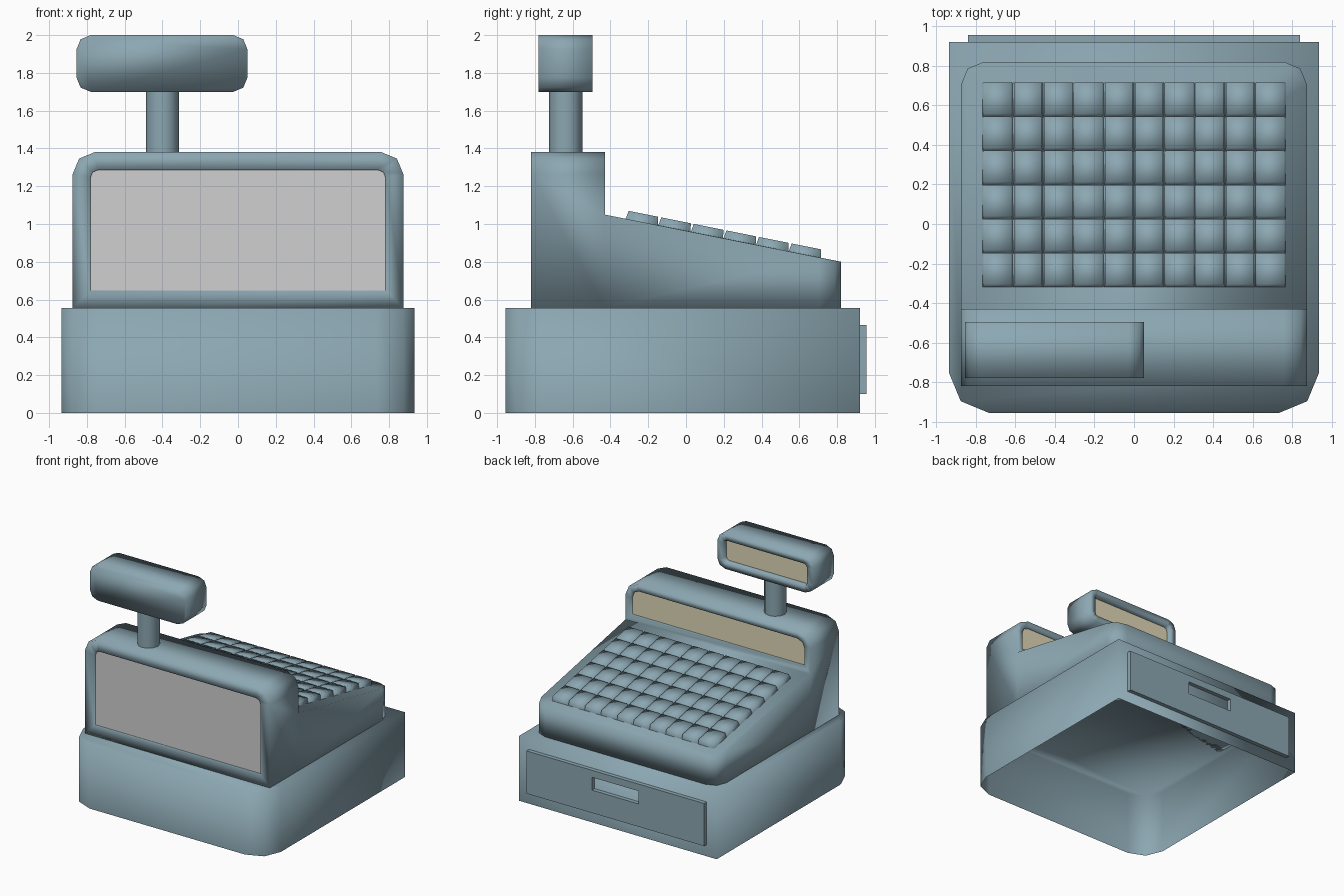
import bpy, bmesh, math
from mathutils import Vector, Matrix

if "Cube" in bpy.data.objects:
    bpy.data.objects.remove(bpy.data.objects["Cube"])


def material(name, rgb):
    m = bpy.data.materials.new(name)
    m.diffuse_color = (*rgb, 1)
    m.use_nodes = True
    m.node_tree.nodes["Principled BSDF"].inputs["Base Color"].default_value = m.diffuse_color
    return m


BLUE = material("blue_grey", (0.262, 0.386, 0.445))
GREY = material("light_grey", (0.63, 0.63, 0.63))
KHAKI = material("pale_khaki", (0.75, 0.69, 0.48))


def finish(bm, name, mats=(BLUE,), smooth=True):
    for f in bm.faces:
        f.smooth = smooth and f.material_index == 0
    me = bpy.data.meshes.new(name)
    bm.to_mesh(me)
    bm.free()
    for m in mats:
        me.materials.append(m)
    ob = bpy.data.objects.new(name, me)
    bpy.context.collection.objects.link(ob)
    return ob


def box(x0, x1, y0, y1, z0, z1):
    bm = bmesh.new()
    size = Matrix.Diagonal((x1 - x0, y1 - y0, z1 - z0, 1))
    mid = Matrix.Translation(((x0 + x1) / 2, (y0 + y1) / 2, (z0 + z1) / 2))
    bmesh.ops.create_cube(bm, size=1, matrix=mid @ size)
    return bm


def round_edges(bm, test, offset):
    """Two-segment bevel on edges whose both ends pass the test."""
    edges = [e for e in bm.edges if all(test(v.co) for v in e.verts)
             and test.along(e.verts[0].co - e.verts[1].co)]
    bmesh.ops.bevel(bm, geom=edges, offset=offset, offset_type='OFFSET',
                    segments=2, profile=0.5, affect='EDGES')
    bm.normal_update()


class Ends:
    """Selects edges parallel to an axis with ends in a region."""
    def __init__(self, axis, region=lambda c: True):
        self.axis, self.region = axis, region

    def __call__(self, co):
        return self.region(co)

    def along(self, d):
        return abs(d.normalized()[self.axis]) > 0.99


def panel(bm, pick, margin, depth, index):
    """Recessed coloured panel inside the picked face."""
    bm.normal_update()
    face = next(f for f in bm.faces if pick(f))
    for t, d in ((margin, 0), (0.004, -depth)):
        bmesh.ops.inset_region(bm, faces=[face], thickness=t, depth=d,
                               use_boundary=True, use_even_offset=True)
    face.material_index = index


# base: rounded front corners, open underneath
bm = box(-0.935, 0.935, -0.955, 0.92, 0, 0.555)
round_edges(bm, Ends(2, lambda c: c.y < 0), 0.2)
bmesh.ops.delete(bm, geom=[f for f in bm.faces if f.normal.z < -0.9], context='FACES_ONLY')
finish(bm, "base")

# body: tower and sloped keyboard deck from one side profile
prof = [(-0.82, 0.555), (-0.43, 0.555), (0.82, 0.555), (0.82, 0.80),
        (-0.43, 1.05), (-0.43, 1.38), (-0.82, 1.38)]
bm = bmesh.new()
L, R = [[bm.verts.new((x, y, z)) for y, z in prof] for x in (-0.875, 0.875)]
for side in (L, R):
    bm.faces.new([side[i] for i in (0, 1, 4, 5, 6)])
    bm.faces.new([side[i] for i in (1, 2, 3, 4)])
for i in range(7):
    j = (i + 1) % 7
    bm.faces.new((L[i], L[j], R[j], R[i]))
bmesh.ops.recalc_face_normals(bm, faces=bm.faces)
round_edges(bm, Ends(1, lambda c: c.z > 1.3), 0.115)
round_edges(bm, Ends(2, lambda c: c.y > 0.8), 0.115)
panel(bm, lambda f: f.normal.y < -0.99, 0.09, 0.01, 1)
panel(bm, lambda f: f.normal.y > 0.99 and f.calc_center_median().y < 0, 0.055, 0.012, 2)
finish(bm, "body", (BLUE, GREY, KHAKI))

# customer display head with recessed screen
bm = box(-0.855, 0.05, -0.78, -0.495, 1.70, 2.0)
round_edges(bm, Ends(1), 0.075)
panel(bm, lambda f: f.normal.y > 0.99, 0.055, 0.04, 1)
finish(bm, "display_head", (BLUE, KHAKI))

# display post
bm = bmesh.new()
bmesh.ops.create_cone(bm, segments=12, radius1=0.088, radius2=0.088, depth=0.34,
                      matrix=Matrix.Translation((-0.4, -0.637, 1.54)))
finish(bm, "display_post")

# drawer front with a rectangular handle opening
bm = bmesh.new()
xs, zs = (-0.84, -0.22, 0.22, 0.84), (0.10, 0.295, 0.405, 0.465)
g = [[bm.verts.new((x, 0.92, z)) for z in zs] for x in xs]
faces = [bm.faces.new((g[i][j], g[i][j + 1], g[i + 1][j + 1], g[i + 1][j]))
         for i in range(3) for j in range(3) if (i, j) != (1, 1)]
new = bmesh.ops.extrude_face_region(bm, geom=faces)['geom']
for v in new:
    if isinstance(v, bmesh.types.BMVert):
        v.co.y = 0.955
bmesh.ops.recalc_face_normals(bm, faces=bm.faces)
finish(bm, "drawer_front", smooth=False)

# keys: tapered blocks standing on the sloped deck
bm = bmesh.new()
up = Vector((0, 0.2, 1)).normalized() * 0.044
PX, PY = 0.1535, 0.1725


def corners(cx, cy, hx, hy, lift):
    return [bm.verts.new(Vector((cx + sx * hx, cy + sy * hy,
                                 1.05 - 0.2 * (cy + sy * hy + 0.43))) + lift)
            for sx, sy in ((-1, -1), (1, -1), (1, 1), (-1, 1))]


for c in range(10):
    for r in range(6):
        cx, cy = (c - 4.5) * PX, -0.32 + (r + 0.5) * PY
        low = corners(cx, cy, PX / 2 - 0.001, PY / 2 - 0.001, up * 0)
        top = corners(cx, cy, PX / 2 - 0.008, PY / 2 - 0.008, up)
        bm.faces.new(top)
        for i in range(4):
            j = (i + 1) % 4
            bm.faces.new((low[i], low[j], top[j], top[i]))
finish(bm, "keys")
